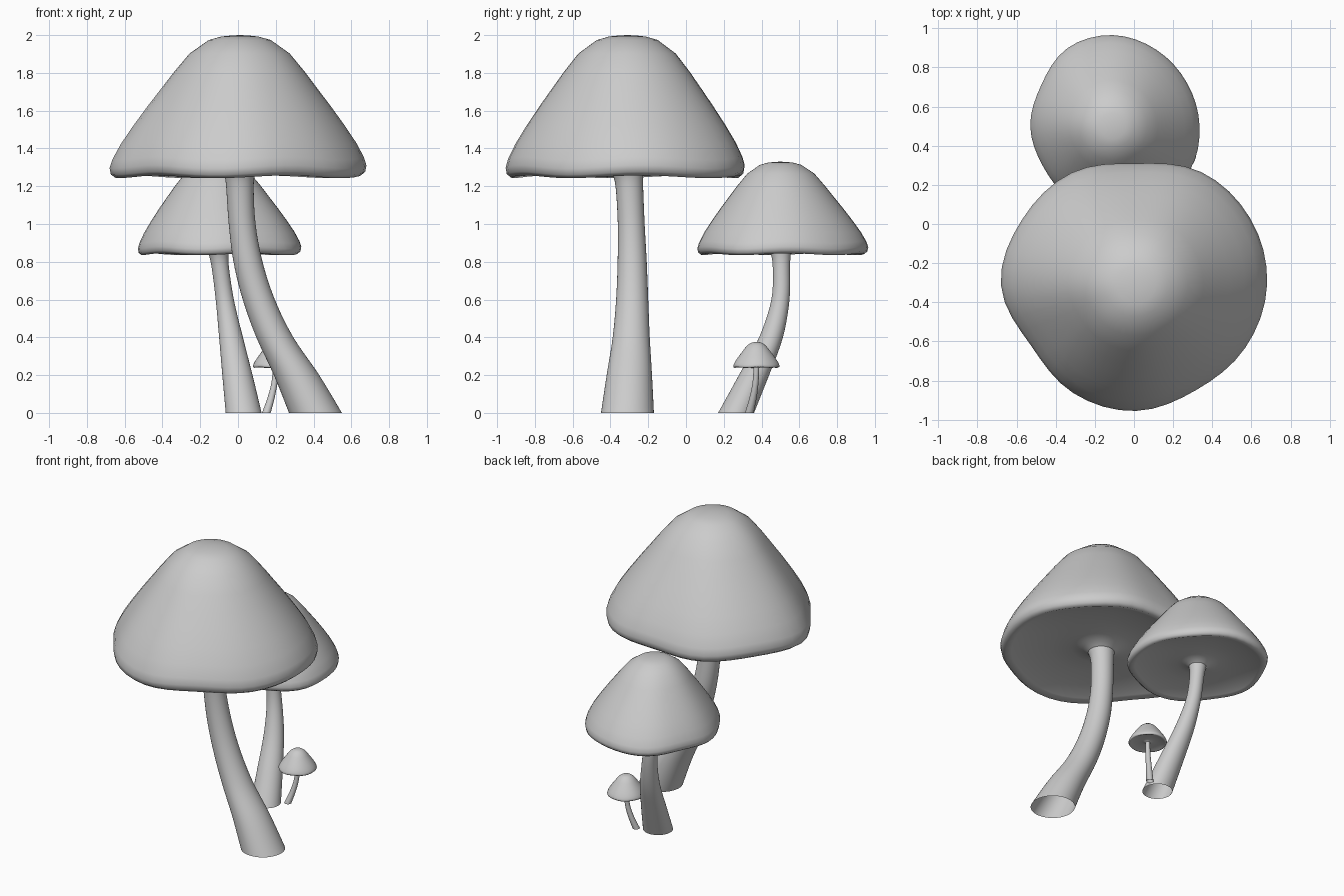
import bpy, bmesh, math

if "Cube" in bpy.data.objects:
    bpy.data.objects.remove(bpy.data.objects["Cube"])

SEG = 48

# cap cross-section: (fraction of radius, fraction of height), apex to underside
PROFILE = [(0.06, 0.998), (0.15, 0.99), (0.25, 0.965), (0.40, 0.87), (0.52, 0.74),
           (0.62, 0.62), (0.72, 0.50), (0.83, 0.36), (0.92, 0.235), (0.98, 0.13),
           (1.0, 0.07), (0.99, 0.025), (0.955, 0.0), (0.89, 0.02), (0.75, 0.055),
           (0.50, 0.085), (0.30, 0.085), (0.18, 0.065), (0.12, 0.03)]


def catmull(p0, p1, p2, p3, t):
    return 0.5 * (2 * p1 + (p2 - p0) * t + (2 * p0 - 5 * p1 + 4 * p2 - p3) * t * t
                  + (3 * p1 - p0 - 3 * p2 + p3) * t ** 3)


def outline_radius(radii, i):
    n = len(radii)
    f = i / SEG * n
    k = int(f)
    return catmull(*(radii[(k + d) % n] for d in (-1, 0, 1, 2)), f - k)


def smooth_path(pts, steps=5):
    ends = [pts[0]] + pts + [pts[-1]]
    out = []
    for k in range(len(pts) - 1):
        for s in range(steps):
            out.append([catmull(*c, s / steps) for c in zip(*ends[k:k + 4])])
    return out + [pts[-1]]


def loft(name, rings, tip=None):
    bm = bmesh.new()
    rows = [[bm.verts.new(co) for co in ring] for ring in rings]
    for a, b in zip(rows, rows[1:]):
        for i in range(SEG):
            j = (i + 1) % SEG
            bm.faces.new((a[i], b[i], b[j], a[j]))
    if tip:
        t = bm.verts.new(tip)
        for i in range(SEG):
            bm.faces.new((t, rows[0][i], rows[0][(i + 1) % SEG]))
    bmesh.ops.recalc_face_normals(bm, faces=bm.faces)
    for f in bm.faces:
        f.smooth = True
    me = bpy.data.meshes.new(name)
    bm.to_mesh(me)
    bm.free()
    ob = bpy.data.objects.new(name, me)
    bpy.context.collection.objects.link(ob)


def cap(name, cx, cy, z0, z1, radii):
    mean = sum(radii) / len(radii)
    h = z1 - z0
    rings = []
    for r, z in PROFILE:
        ring = []
        for i in range(SEG):
            a = 2 * math.pi * i / SEG
            rad = r * (mean + (outline_radius(radii, i) - mean) * r)
            # slightly wavy rim
            wave = 0.012 * h * math.sin(5 * a + 1) * r ** 4
            ring.append((cx + rad * math.cos(a), cy + rad * math.sin(a), z0 + z * h + wave))
        rings.append(ring)
    loft(name, rings, (cx, cy, z1))


def stem(name, pts):
    loft(name, [[(x + r * math.cos(2 * math.pi * i / SEG), y + r * math.sin(2 * math.pi * i / SEG), z)
                 for i in range(SEG)] for x, y, z, r in smooth_path(pts)])


# large mushroom
cap("large_cap", 0.01, -0.31, 1.25, 2.0,
    [.67, .675, .665, .62, .66, .67, .69, .62, .64, .645, .62, .645])
stem("large_stem", [(.41, -.31, 0, .14), (.31, -.30, .2, .12), (.195, -.29, .4, .098),
                    (.11, -.285, .6, .085), (.053, -.285, .8, .077), (.022, -.29, 1.0, .071),
                    (.01, -.30, 1.2, .073), (.01, -.31, 1.275, .083)])

# medium mushroom
cap("medium_cap", -0.11, 0.50, 0.84, 1.33,
    [.445, .44, .45, .465, .46, .42, .42, .41, .43, .44, .43, .455])
stem("medium_stem", [(.03, .265, 0, .095), (-.003, .36, .2, .08), (-.037, .45, .4, .063),
                     (-.07, .50, .6, .048), (-.095, .505, .78, .046), (-.105, .50, .857, .055)])

# small mushroom
cap("small_cap", 0.20, 0.373, 0.24, 0.375, [.12, .122, .121, .123])
stem("small_stem", [(.15, .335, 0, .023), (.175, .355, .08, .019), (.193, .368, .16, .016),
                    (.20, .373, .244, .015)])
